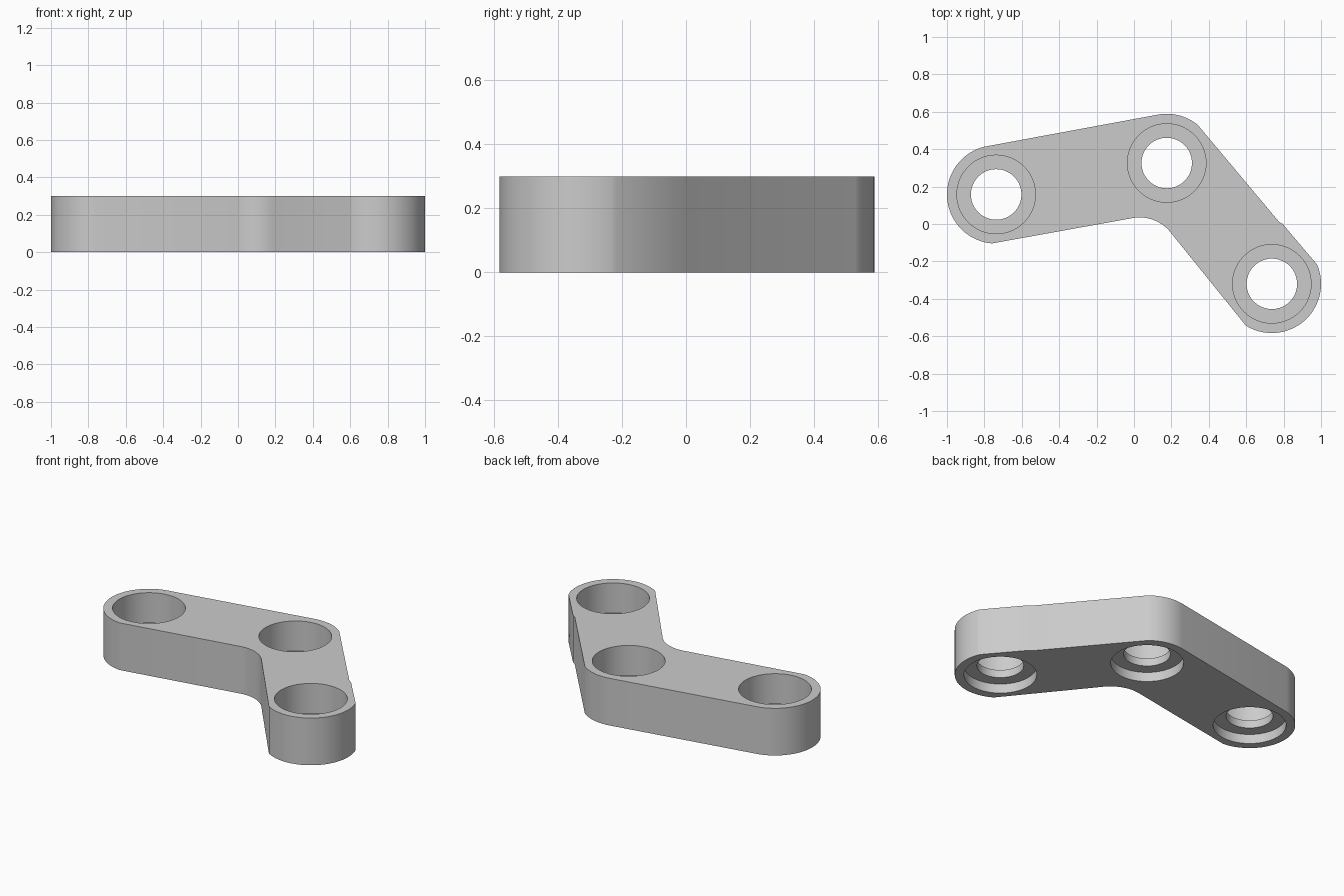
import bpy, bmesh
from math import cos, sin, radians, pi

if "Cube" in bpy.data.objects:
    bpy.data.objects.remove(bpy.data.objects["Cube"], do_unlink=True)

HEIGHT = 0.3
HUB_R = 0.263
HUBS = [(-0.737, 0.158), (0.175, 0.326), (0.737, -0.32)]

grey = bpy.data.materials.new("plain grey")
grey.use_nodes = True
grey.diffuse_color = (0.6, 0.6, 0.6, 1)
grey.node_tree.nodes["Principled BSDF"].inputs["Base Color"].default_value = (0.6, 0.6, 0.6, 1)


def arc(centre, radius, start, end, steps=24):
    """Points on an arc, angles in degrees."""
    angles = [radians(start + (end - start) * i / steps) for i in range(steps + 1)]
    return [(centre[0] + radius * cos(a), centre[1] + radius * sin(a)) for a in angles]


def add_object(name, bm):
    bmesh.ops.recalc_face_normals(bm, faces=bm.faces)
    mesh = bpy.data.meshes.new(name)
    bm.to_mesh(mesh)
    bm.free()
    mesh.materials.append(grey)
    obj = bpy.data.objects.new(name, mesh)
    bpy.context.collection.objects.link(obj)
    return obj


# Bent plate: rounded hubs, straight arms and a filleted inner corner
outline = arc(HUBS[0], HUB_R, 104, 265, 36)
outline += arc((0.03, -0.177), 0.212, 100, 41, 16)
outline += arc(HUBS[2], HUB_R, 238, 383, 36)
outline += [(0.795, 0.0), (0.775, 0.012)]
outline += arc(HUBS[1], HUB_R, 51, 101, 16)

bm = bmesh.new()
base = bm.faces.new([bm.verts.new((x, y, 0)) for x, y in outline])
top = bmesh.ops.extrude_face_region(bm, geom=[base], use_keep_orig=True)
bmesh.ops.translate(bm, vec=(0, 0, HEIGHT),
                    verts=[g for g in top["geom"] if isinstance(g, bmesh.types.BMVert)])
plate = add_object("bent_link_plate", bm)

# Stepped bores: shallow recess below, narrow neck, deep recess above
BORE = [(0.21, -0.05), (0.21, 0.06), (0.135, 0.06), (0.135, 0.11), (0.21, 0.11), (0.21, 0.35)]
SIDES = 64
bm = bmesh.new()
for cx, cy in HUBS:
    rings = []
    for r, z in BORE:
        rings.append([bm.verts.new((cx + r * cos(2 * pi * i / SIDES),
                                    cy + r * sin(2 * pi * i / SIDES), z)) for i in range(SIDES)])
    for low, high in zip(rings, rings[1:]):
        for i in range(SIDES):
            j = (i + 1) % SIDES
            bm.faces.new((low[i], low[j], high[j], high[i]))
    bm.faces.new(rings[0][::-1])
    bm.faces.new(rings[-1])
cutter = add_object("bore_cutter", bm)
cutter.hide_render = True

# Cut the bores and smooth the curved walls
cut = plate.modifiers.new("bores", "BOOLEAN")
cut.operation = "DIFFERENCE"
cut.solver = "EXACT"
cut.object = cutter
bpy.ops.object.select_all(action="DESELECT")
bpy.context.view_layer.objects.active = plate
plate.select_set(True)
bpy.ops.object.modifier_apply(modifier=cut.name)
bpy.data.objects.remove(cutter, do_unlink=True)
bpy.ops.object.shade_smooth_by_angle(angle=radians(25))
